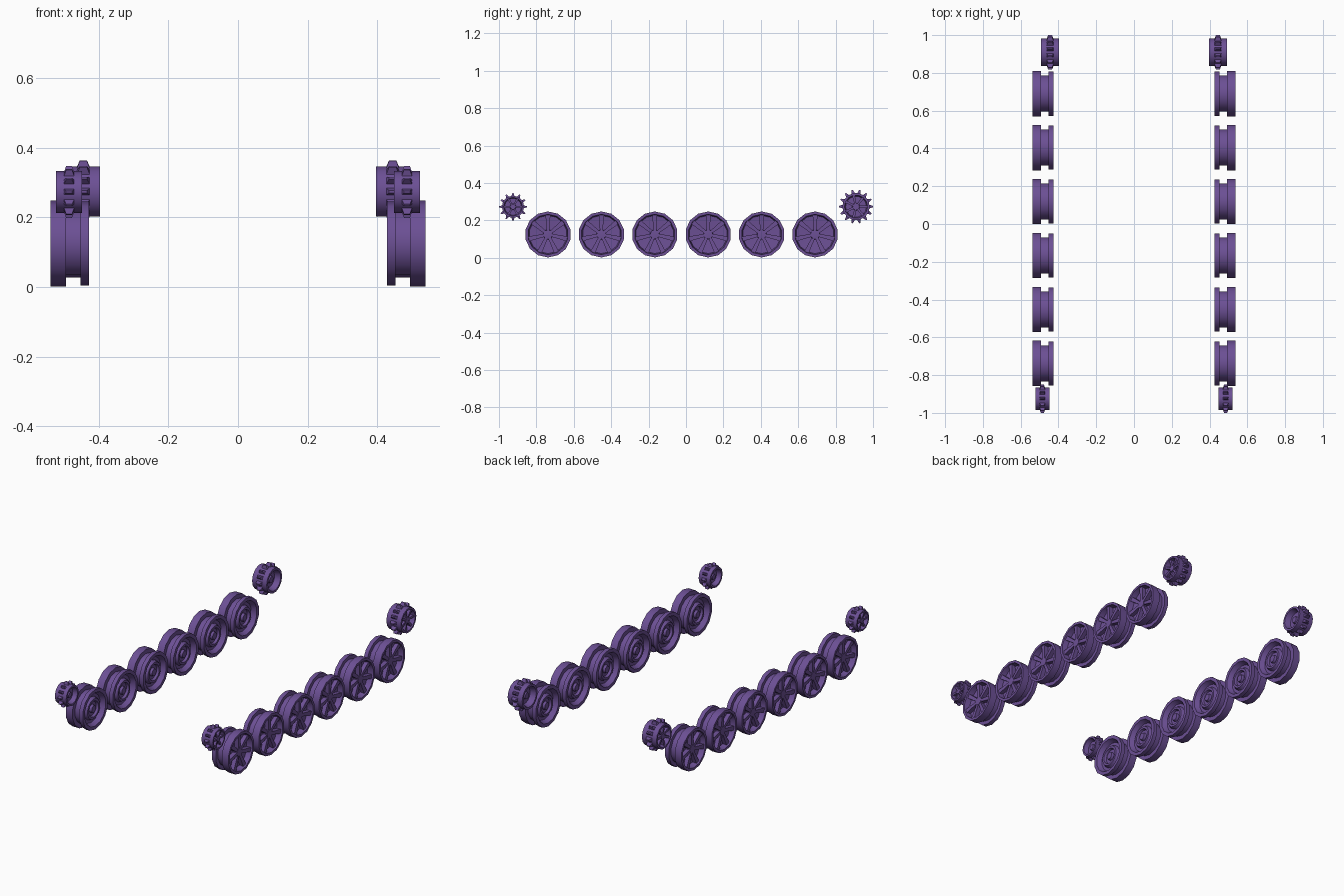
import bpy, bmesh
from math import sin, cos, pi

if "Cube" in bpy.data.objects:
    bpy.data.objects.remove(bpy.data.objects["Cube"])

mat = bpy.data.materials.new("purple_paint")
mat.diffuse_color = (0.15, 0.08, 0.30, 1)
mat.use_nodes = True
mat.node_tree.nodes["Principled BSDF"].inputs["Base Color"].default_value = mat.diffuse_color


def lathe(bm, profile, n, start, pos):
    """Revolve (offset, radius) points around the x axis; zero radius makes a pole."""
    x, y, z = pos
    rings = []
    for u, r in profile:
        if r == 0:
            rings.append([bm.verts.new((x + u, y, z))] * n)
        else:
            rings.append([bm.verts.new((x + u, y + r * cos(start + 2 * pi * i / n),
                                        z + r * sin(start + 2 * pi * i / n))) for i in range(n)])
    for a, b in zip(rings, rings[1:]):
        for i in range(n):
            j = (i + 1) % n
            face = list(dict.fromkeys([a[i], a[j], b[j], b[i]]))
            bm.faces.new(face)


def radial_block(bm, pos, ang, inner, outer):
    """Tapered block pointing outwards; each end is (radius, half width, x low, x high)."""
    x, y, z = pos
    ends = []
    for r, w, lo, hi in (inner, outer):
        ring = []
        for u, t in ((lo, -w), (hi, -w), (hi, w), (lo, w)):
            ring.append(bm.verts.new((x + u, y + r * cos(ang) - t * sin(ang),
                                      z + r * sin(ang) + t * cos(ang))))
        ends.append(ring)
    a, b = ends
    bm.faces.new(a)
    bm.faces.new(b)
    for i in range(4):
        j = (i + 1) % 4
        bm.faces.new((a[i], a[j], b[j], b[i]))


def finish(bm, name):
    bmesh.ops.recalc_face_normals(bm, faces=bm.faces)
    me = bpy.data.meshes.new(name)
    bm.to_mesh(me)
    bm.free()
    ob = bpy.data.objects.new(name, me)
    bpy.context.collection.objects.link(ob)
    me.materials.append(mat)
    bpy.ops.object.select_all(action='DESELECT')
    ob.select_set(True)
    bpy.context.view_layer.objects.active = ob
    bpy.ops.object.shade_smooth_by_angle(angle=0.6)
    ob.modifiers.new("mirror", 'MIRROR')


# Road wheels: inner dish and hub, guide groove, outer rim with seven spokes
WHEEL = [(-.046, 0), (-.046, .020), (-.032, .024), (-.032, .042), (-.046, .047),
         (-.046, .060), (-.028, .068), (-.028, .086), (-.0555, .100), (-.0555, .120),
         (-.031, .120), (-.031, .098), (.0105, .098), (.0105, .123), (.055, .123),
         (.055, .108), (.022, .102), (.016, .026), (.044, .024), (.046, 0)]
for k in range(6):
    bm = bmesh.new()
    pos = (.483, -.738 + .2856 * k, .125)
    lathe(bm, WHEEL, 14, pi / 2, pos)
    for i in range(7):
        radial_block(bm, pos, pi / 2 + 2 * pi * i / 7,
                     (.018, .008, .012, .042), (.105, .013, .012, .046))
    finish(bm, "road_wheel_%d" % (k + 1))


# Toothed end wheels: drum with cupped faces, outer spokes and a central row of teeth
def toothed(name, pos, r, tip, half, n, start, tooth):
    bm = bmesh.new()
    h = half
    drum = [(-h * .6, 0), (-h * .6, r * .25), (-h * .3, r * .3), (-h * .3, r * .68),
            (-h, r * .82), (-h, r), (h, r), (h, r * .84), (h * .4, r * .76),
            (h * .4, r * .28), (h * .85, r * .24), (h * .85, 0)]
    lathe(bm, drum, n, start, pos)
    for i in range(n):
        radial_block(bm, pos, start + 2 * pi * i / n,
                     (r * .94, tooth * .55, -tooth, tooth),
                     (tip, tooth * .18, -tooth * .55, tooth * .55))
    for i in range(n // 2):
        radial_block(bm, pos, start + 4 * pi * i / n,
                     (r * .2, r * .07, h * .3, h * .8), (r * .84, r * .1, h * .3, h * .85))
    finish(bm, name)


toothed("rear_sprocket", (.444, .909, .274), .0735, .091, .048, 14, 0, .019)
toothed("front_idler", (.485, -.925, .273), .060, .075, .0375, 12, 0, .015)
